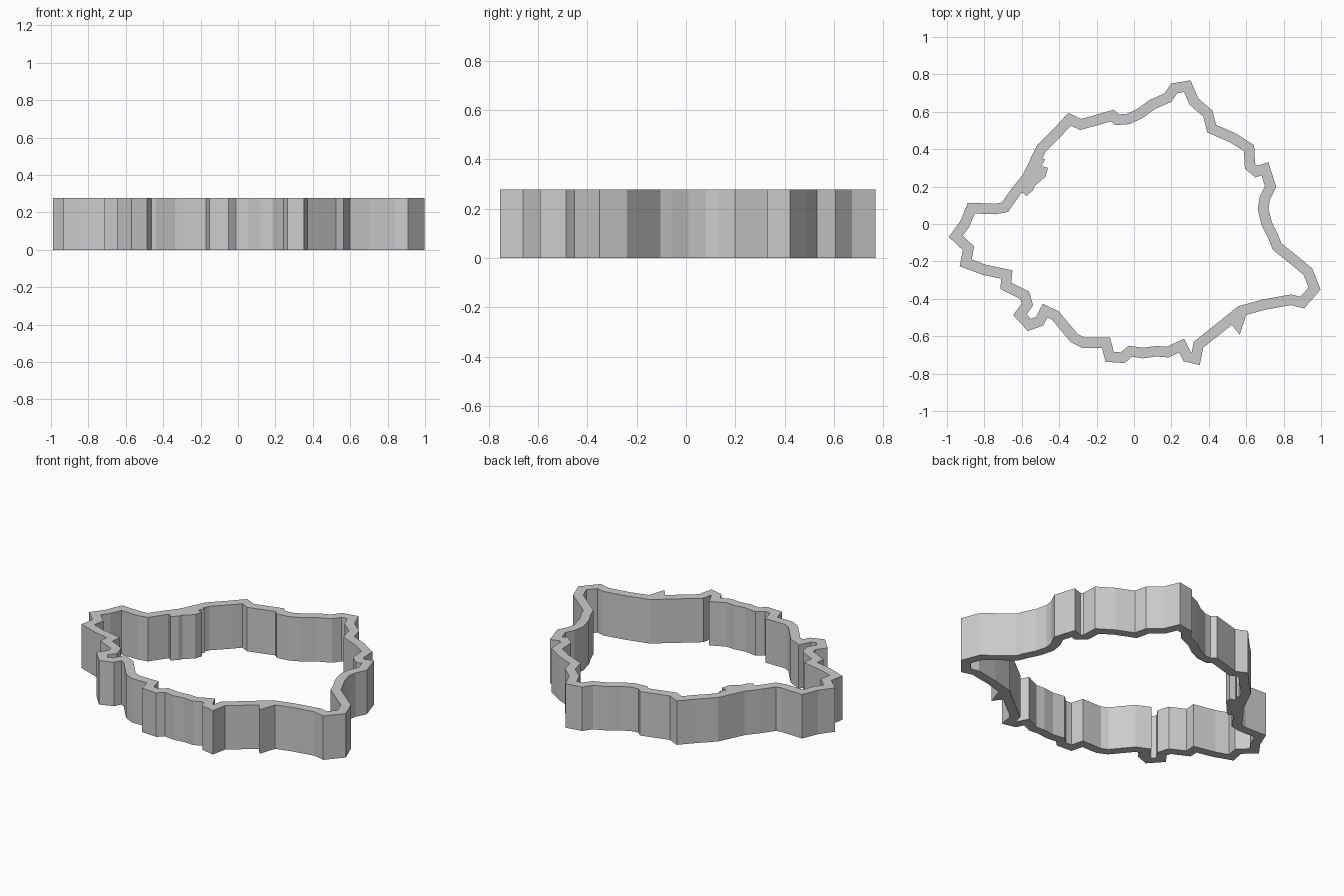
import bpy, bmesh
from mathutils import Vector

if "Cube" in bpy.data.objects:
    bpy.data.objects.remove(bpy.data.objects["Cube"])

HEIGHT = 0.277
HALF_WIDTH = 0.028


def new_object(name, bm):
    bmesh.ops.recalc_face_normals(bm, faces=bm.faces)
    mesh = bpy.data.meshes.new(name)
    bm.to_mesh(mesh)
    bm.free()
    obj = bpy.data.objects.new(name, mesh)
    bpy.context.collection.objects.link(obj)
    return obj


def extrude_up(bm):
    ret = bmesh.ops.extrude_face_region(bm, geom=bm.faces[:])
    verts = [g for g in ret["geom"] if isinstance(g, bmesh.types.BMVert)]
    bmesh.ops.translate(bm, verts=verts, vec=(0, 0, HEIGHT))


def prism(name, points):
    bm = bmesh.new()
    bm.faces.new([bm.verts.new((x, y, 0)) for x, y in points])
    extrude_up(bm)
    return new_object(name, bm)


def wall(name, path):
    # closed wall with mitred corners along a centre line
    pts = [Vector(p) for p in path]
    n = len(pts)
    bm = bmesh.new()
    pairs = []
    for i, p in enumerate(pts):
        a = (p - pts[i - 1]).normalized()
        b = (pts[(i + 1) % n] - p).normalized()
        na, nb = Vector((-a.y, a.x)), Vector((-b.y, b.x))
        m = (na + nb).normalized()
        m *= HALF_WIDTH * min(1.9, 1 / max(m.dot(na), 0.3))
        pairs.append([bm.verts.new((*(p + s * m), 0)) for s in (1, -1)])
    for i in range(n):
        (o1, i1), (o2, i2) = pairs[i], pairs[(i + 1) % n]
        bm.faces.new((o1, o2, i2, i1))
    extrude_up(bm)
    return new_object(name, bm)


# Centre line of the ragged ring, clockwise from the left tip
path = [
    (-.953, -.066), (-.905, 0), (-.87, .085), (-.74, .08), (-.69, .09), (-.63, .175),
    (-.57, .25), (-.495, .405), (-.40, .50), (-.345, .56), (-.285, .532), (-.115, .58),
    (-.09, .557), (-.03, .562), (.03, .59), (.10, .64), (.18, .675),
    (.215, .725), (.285, .737), (.32, .655), (.395, .59), (.415, .51), (.53, .46),
    (.615, .405), (.62, .31), (.655, .28), (.70, .295), (.73, .20), (.70, .14),
    (.69, .08), (.71, 0), (.745, -.07), (.765, -.12), (.87, -.205), (.93, -.255),
    (.965, -.345), (.90, -.42), (.84, -.405), (.70, -.43), (.57, -.465),
    (.515, -.51), (.345, -.645), (.33, -.72), (.285, -.71), (.255, -.65),
    (.18, -.685), (.12, -.68), (.05, -.69), (-.02, -.68), (-.06, -.715), (-.13, -.71),
    (-.15, -.635), (-.27, -.635), (-.32, -.61), (-.42, -.49), (-.475, -.463),
    (-.505, -.52), (-.56, -.54), (-.61, -.485), (-.57, -.43), (-.585, -.38),
    (-.685, -.33), (-.68, -.27), (-.80, -.245), (-.90, -.208), (-.885, -.13),
]
ring = wall("outline_wall", path)

# Thick jagged patch on the inner left side
prism("inner_thickening", [
    (-.61, .18), (-.575, .15), (-.54, .18), (-.53, .205), (-.475, .25), (-.46, .30),
    (-.495, .31), (-.475, .345), (-.505, .355), (-.53, .33)])

# Pointed spur on the lower right
prism("outer_spur", [(.52, -.535), (.565, -.592), (.605, -.47), (.56, -.465)])
